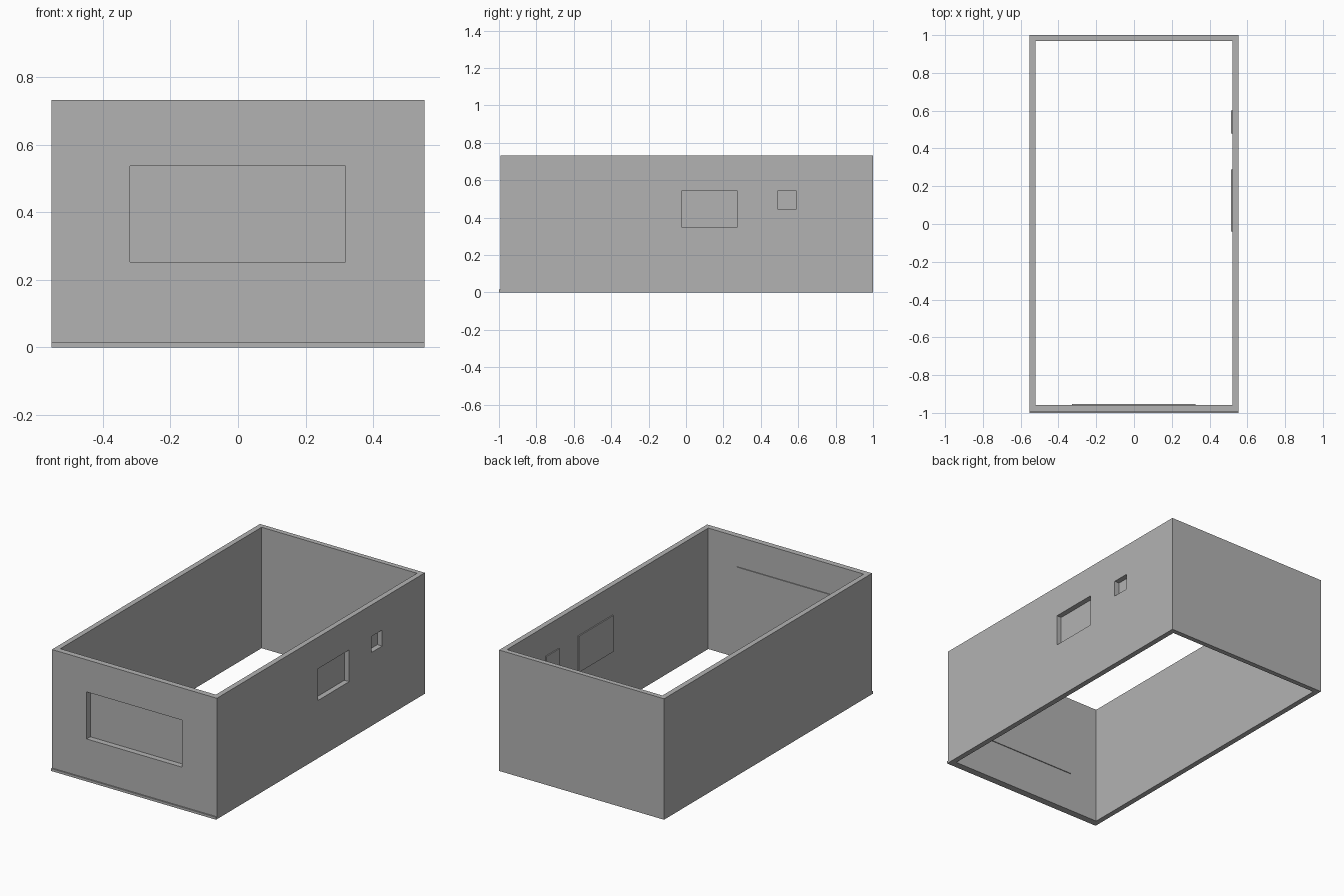
import bpy

old = bpy.data.objects.get("Cube")
if old:
    bpy.data.objects.remove(old, do_unlink=True)

grey = bpy.data.materials.new("plain_grey")
grey.use_nodes = True
colour = (0.45, 0.45, 0.45, 1)
grey.diffuse_color = colour
grey.node_tree.nodes["Principled BSDF"].inputs["Base Color"].default_value = colour


def box(name, x, y, z):
    """Box from (min, max) pairs along each axis."""
    verts = [(a, b, c) for a in x for b in y for c in z]
    faces = [(0, 1, 3, 2), (4, 6, 7, 5), (0, 4, 5, 1),
             (2, 3, 7, 6), (0, 2, 6, 4), (1, 5, 7, 3)]
    mesh = bpy.data.meshes.new(name)
    mesh.from_pydata(verts, [], faces)
    mesh.materials.append(grey)
    obj = bpy.data.objects.new(name, mesh)
    bpy.context.collection.objects.link(obj)
    return obj


def grow(span, margin):
    return (span[0] - margin, span[1] + margin)


def cut(target, cutter):
    """Subtract the cutter, keep the result and discard the cutter."""
    mod = target.modifiers.new("cut", "BOOLEAN")
    mod.operation = "DIFFERENCE"
    mod.solver = "EXACT"
    mod.object = cutter
    cutter.hide_render = True
    graph = bpy.context.evaluated_depsgraph_get()
    mesh = bpy.data.meshes.new_from_object(target.evaluated_get(graph))
    target.modifiers.clear()
    target.data = mesh
    bpy.data.objects.remove(cutter, do_unlink=True)


# Open rectangular shell
HEIGHT = 0.733
inner_x, inner_y = (-0.521, 0.521), (-0.957, 0.97)
walls = box("walls", (-0.553, 0.553), (-0.992, 1), (0, HEIGHT))
cut(walls, box("room_cutter", inner_x, inner_y, (-0.1, HEIGHT + 0.1)))

# Low ledge along the foot of the front wall
box("front_ledge", (-0.553, 0.553), (-1, -0.992), (0, 0.015))

# Front window opening, closed by a thin panel on the inside
wx, wz = (-0.32, 0.318), (0.253, 0.538)
cut(walls, box("front_cutter", wx, (-1.1, -0.9), wz))
box("front_window_panel", grow(wx, 0.008), (-0.957, -0.952), grow(wz, 0.013))

# Side windows, closed the same way
for name, wy, wz, margin in (
    ("large_side_window", (-0.025, 0.275), (0.35, 0.542), 0.014),
    ("small_side_window", (0.488, 0.591), (0.445, 0.542), 0.01),
):
    cut(walls, box(name + "_cutter", (0.45, 0.65), wy, wz))
    box(name + "_panel", (0.514, 0.521), grow(wy, margin), grow(wz, margin))
